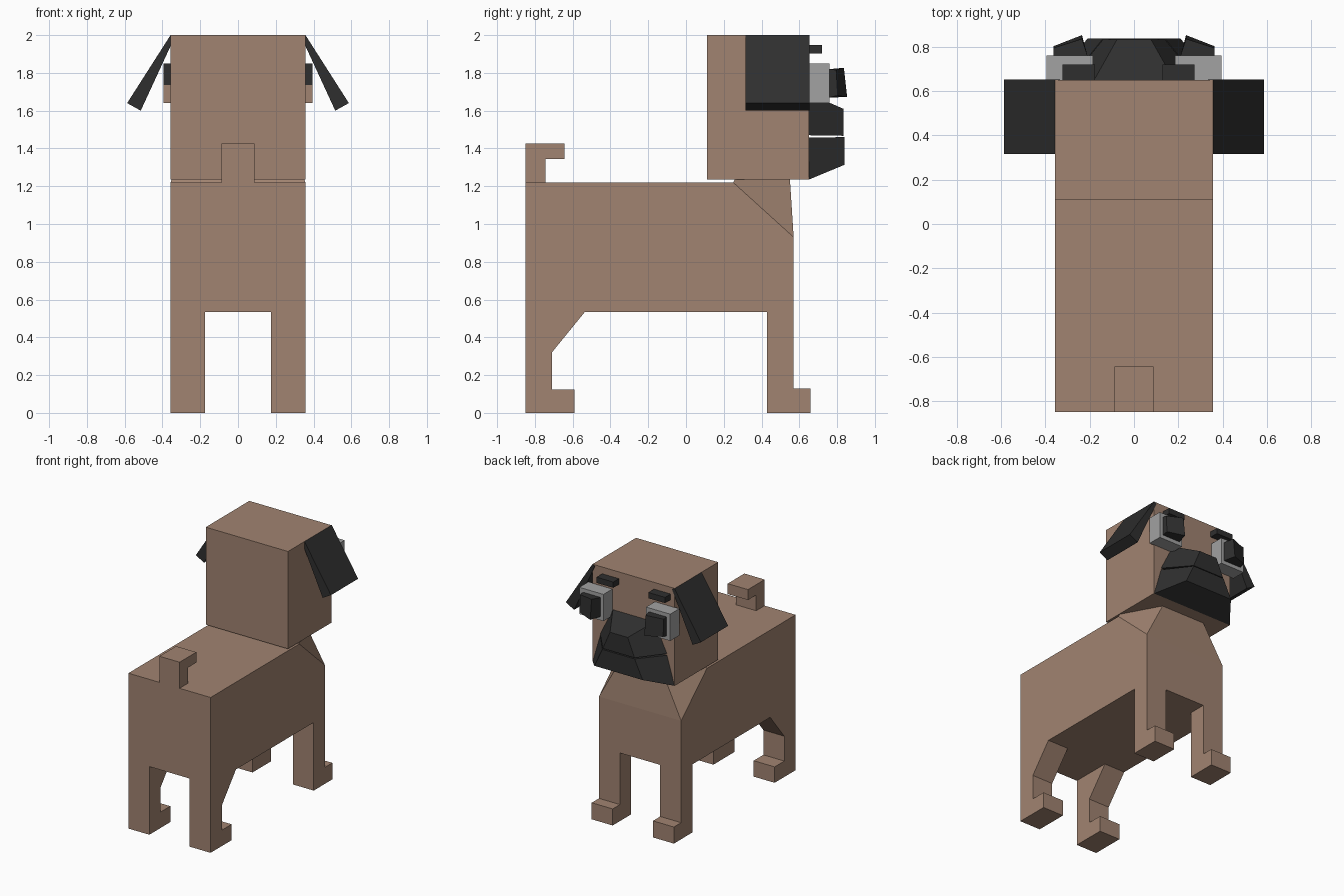
import bpy, bmesh

if "Cube" in bpy.data.objects:
    bpy.data.objects.remove(bpy.data.objects["Cube"])


def material(name, rgb):
    m = bpy.data.materials.new(name)
    m.diffuse_color = (*rgb, 1)
    m.use_nodes = True
    m.node_tree.nodes["Principled BSDF"].inputs["Base Color"].default_value = m.diffuse_color
    return m


FUR = material("tan_fur", (0.355, 0.228, 0.164))
BLACK = material("dark_mask", (0.028, 0.028, 0.028))
WHITE = material("eye_grey", (0.36, 0.36, 0.36))


def loft(name, ring_a, ring_b, mat):
    """Closed solid between two matching rings of points."""
    bm = bmesh.new()
    a = [bm.verts.new(p) for p in ring_a]
    b = [bm.verts.new(p) for p in ring_b]
    bm.faces.new(a)
    bm.faces.new(b[::-1])
    for i in range(len(a)):
        j = (i + 1) % len(a)
        bm.faces.new((a[i], b[i], b[j], a[j]))
    bmesh.ops.recalc_face_normals(bm, faces=bm.faces)
    me = bpy.data.meshes.new(name)
    bm.to_mesh(me)
    bm.free()
    me.materials.append(mat)
    ob = bpy.data.objects.new(name, me)
    bpy.context.collection.objects.link(ob)
    return ob


def side_profile(name, yz, x0, x1, mat):
    """Side outline extruded across x."""
    return loft(name, [(x0, y, z) for y, z in yz], [(x1, y, z) for y, z in yz], mat)


def box(name, x0, x1, y0, y1, z0, z1, mat):
    return side_profile(name, [(y0, z0), (y1, z0), (y1, z1), (y0, z1)], x0, x1, mat)


def trapezoid(y_low, z_low, w_low, y_high, z_high, w_high):
    """Four-point ring with a lower and an upper half-width."""
    return [(-w_low, y_low, z_low), (w_low, y_low, z_low),
            (w_high, y_high, z_high), (-w_high, y_high, z_high)]


# Body with sloped shoulder, and the tapered neck sitting on the slope
side_profile("body", [(-.85, .535), (.57, .535), (.57, .93), (.25, 1.22), (-.85, 1.22)],
             -.357, .357, FUR)
loft("neck", trapezoid(.57, .93, .357, .25, 1.22, .357),
     trapezoid(.55, 1.24, .19, .26, 1.24, .35), FUR)

# Head
box("head", -.357, .357, .11, .65, 1.235, 2.0, FUR)

# Curled tail
side_profile("tail", [(-.85, 1.22), (-.745, 1.22), (-.745, 1.343), (-.643, 1.343),
                      (-.643, 1.425), (-.85, 1.425)], -.088, .088, FUR)

# Muzzle: upper lip and jaw, both narrowing forward
loft("upper_muzzle", trapezoid(.65, 1.47, .29, .65, 1.69, .18),
     trapezoid(.835, 1.467, .138, .833, 1.61, .077), BLACK)
loft("lower_jaw", trapezoid(.65, 1.235, .355, .65, 1.457, .29),
     trapezoid(.838, 1.313, .21, .838, 1.46, .14), BLACK)

# Brows, set slightly off centre
for side, x in (("left", -.322), ("right", .128)):
    box(side + "_brow", x, x + .145, .65, .72, 1.902, 1.947, BLACK)

for side, s in (("left", -1), ("right", 1)):
    # Legs with forward feet
    side_profile(side + "_front_leg", [(.43, 0), (.66, 0), (.66, .13), (.57, .13),
                                       (.57, .535), (.43, .535)], s * .175, s * .357, FUR)
    side_profile(side + "_hind_leg", [(-.85, 0), (-.59, 0), (-.59, .125), (-.71, .125),
                                      (-.71, .32), (-.535, .535), (-.85, .535)],
                 s * .175, s * .357, FUR)

    # Wedge ears hanging outward
    ear = [(.335, 1.99), (.357, 2.0), (.587, 1.64), (.515, 1.6)]
    loft(side + "_ear", [(s * x, .315, z) for x, z in ear],
         [(s * x, .653, z) for x, z in ear], BLACK)

    # Eye block, its two-tone rear plates and the slanted pupil
    box(side + "_eye", s * .185, s * .395, .65, .76, 1.64, 1.85, WHITE)
    box(side + "_eye_back_upper", s * .35, s * .395, .645, .65, 1.735, 1.85, BLACK)
    box(side + "_eye_back_lower", s * .35, s * .395, .645, .65, 1.64, 1.735, FUR)
    loft(side + "_pupil",
         [(s * .21, .76, 1.67), (s * .363, .76, 1.67), (s * .363, .76, 1.82), (s * .21, .76, 1.82)],
         [(s * .235, .853, 1.672), (s * .363, .803, 1.68), (s * .363, .795, 1.815),
          (s * .235, .836, 1.827)], BLACK)
